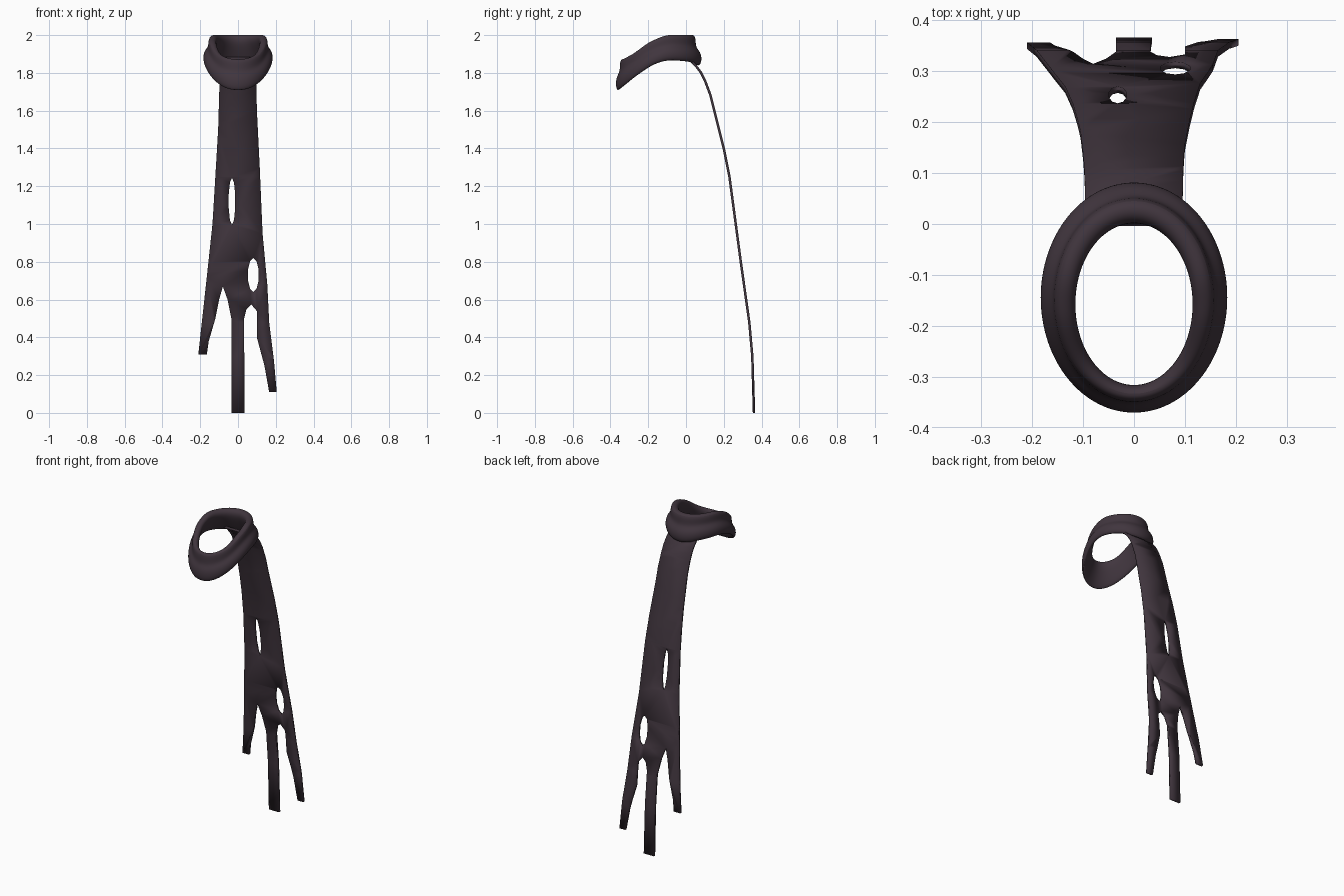
import bpy, bmesh, math
from mathutils import Vector

default = bpy.data.objects.get("Cube")
if default:
    bpy.data.objects.remove(default, do_unlink=True)

# Single dark plum cloth colour
cloth = bpy.data.materials.new("dark_plum_cloth")
cloth.use_nodes = True
colour = (0.052, 0.036, 0.048, 1)
cloth.diffuse_color = colour
shader = cloth.node_tree.nodes["Principled BSDF"]
shader.inputs["Base Color"].default_value = colour
shader.inputs["Roughness"].default_value = 0.9


def interpolate(table, key):
    """Linear lookup in a list of (key, value) pairs sorted by key."""
    if key <= table[0][0]:
        return table[0][1]
    for (k0, v0), (k1, v1) in zip(table, table[1:]):
        if key <= k1:
            return v0 + (v1 - v0) * (key - k0) / (k1 - k0)
    return table[-1][1]


def make_object(name, bm, angle):
    bmesh.ops.recalc_face_normals(bm, faces=bm.faces)
    mesh = bpy.data.meshes.new(name)
    bm.to_mesh(mesh)
    bm.free()
    obj = bpy.data.objects.new(name, mesh)
    bpy.context.collection.objects.link(obj)
    mesh.materials.append(cloth)
    bpy.ops.object.select_all(action='DESELECT')
    obj.select_set(True)
    bpy.context.view_layer.objects.active = obj
    bpy.ops.object.shade_smooth_by_angle(angle=math.radians(angle))
    return obj


# Collar: a folded section lofted around an oval that droops at the front
# Section: (inner to outer, bottom to top), both as fractions
section = [(-.02, .78), (.1, .97), (.35, 1.03), (.62, .98), (.66, .78), (.68, .6),
           (.92, .46), (1.04, .3), (1.04, .1), (.88, -.03), (.66, .02), (.3, .4)]
top_height = [(-.34, 1.87), (-.28, 1.9), (-.2, 1.96), (-.1, 2), (.04, 2)]
bottom_height = [(-.34, 1.71), (-.25, 1.79), (-.17, 1.85), (-.1, 1.87), (0, 1.86), (.04, 1.84)]


def oval(angle, rx, ry, cy):
    return Vector((rx * math.sin(angle), cy - ry * math.cos(angle), 0))


bm = bmesh.new()
rings = []
segments = 32
for i in range(segments):
    a = math.tau * i / segments
    inner = oval(a, .113, .157, -.158)
    outer = oval(a, .182, .225, -.145)
    middle_y = inner.lerp(outer, .5).y
    low = interpolate(bottom_height, middle_y)
    high = interpolate(top_height, middle_y)
    ring = []
    for across, up in section:
        p = inner.lerp(outer, across)
        p.z = low + (high - low) * up
        ring.append(bm.verts.new(p))
    rings.append(ring)
count = len(section)
for i, ring in enumerate(rings):
    following = rings[(i + 1) % segments]
    for j in range(count):
        k = (j + 1) % count
        bm.faces.new((ring[j], ring[k], following[k], following[j]))
collar = make_object("collar", bm, 60)
smooth = collar.modifiers.new("soft_folds", 'SUBSURF')
smooth.levels = smooth.render_levels = 2

# Tail: torn outline drawn flat (x, z), then draped along a side curve
outline = [(-.095, 1.88), (-.098, 1.74), (-.105, 1.5), (-.12, 1.25), (-.135, 1), (-.165, .72),
           (-.21, .31), (-.165, .31), (-.155, .38), (-.12, .5), (-.1, .6), (-.08, .67),
           (-.055, .6), (-.035, .5), (-.035, 0), (.035, 0), (.032, .5), (.045, .55),
           (.07, .575), (.1, .54), (.1, .4), (.14, .25), (.165, .11), (.205, .11),
           (.19, .28), (.165, .48), (.155, .68), (.13, .95), (.115, 1.3), (.1, 1.6),
           (.097, 1.74), (.095, 1.88)]
drape = [(0, .36), (.3, .351), (.48, .335), (.8, .29), (1.1, .25), (1.25, .23), (1.4, .2),
         (1.54, .165), (1.68, .13), (1.76, .1), (1.8, .08), (1.83, .058), (1.86, .03), (1.88, 0)]


def torn_hole(cx, cz, rx, rz, points=10):
    steps = [math.tau * i / points for i in range(points)]
    return [(cx + rx * math.sin(a), cz + rz * math.cos(a)) for a in steps]


bm = bmesh.new()
edges = []
loops = [outline, torn_hole(-.032, 1.12, .018, .125), torn_hole(.081, .73, .03, .09)]
for loop in loops:
    verts = [bm.verts.new((x, 0, z)) for x, z in loop]
    for i, v in enumerate(verts):
        edges.append(bm.edges.new((v, verts[(i + 1) % len(verts)])))
bmesh.ops.triangle_fill(bm, edges=edges, use_beauty=True, normal=(0, -1, 0))
for height, _ in drape[1:-1]:
    bmesh.ops.bisect_plane(bm, geom=bm.verts[:] + bm.edges[:] + bm.faces[:],
                           plane_co=(0, 0, height), plane_no=(0, 0, 1), dist=1e-5)
for v in bm.verts:
    v.co.y = interpolate(drape, v.co.z)
tail = make_object("torn_tail", bm, 40)
thickness = tail.modifiers.new("cloth_thickness", 'SOLIDIFY')
thickness.thickness = .013
thickness.offset = 0
